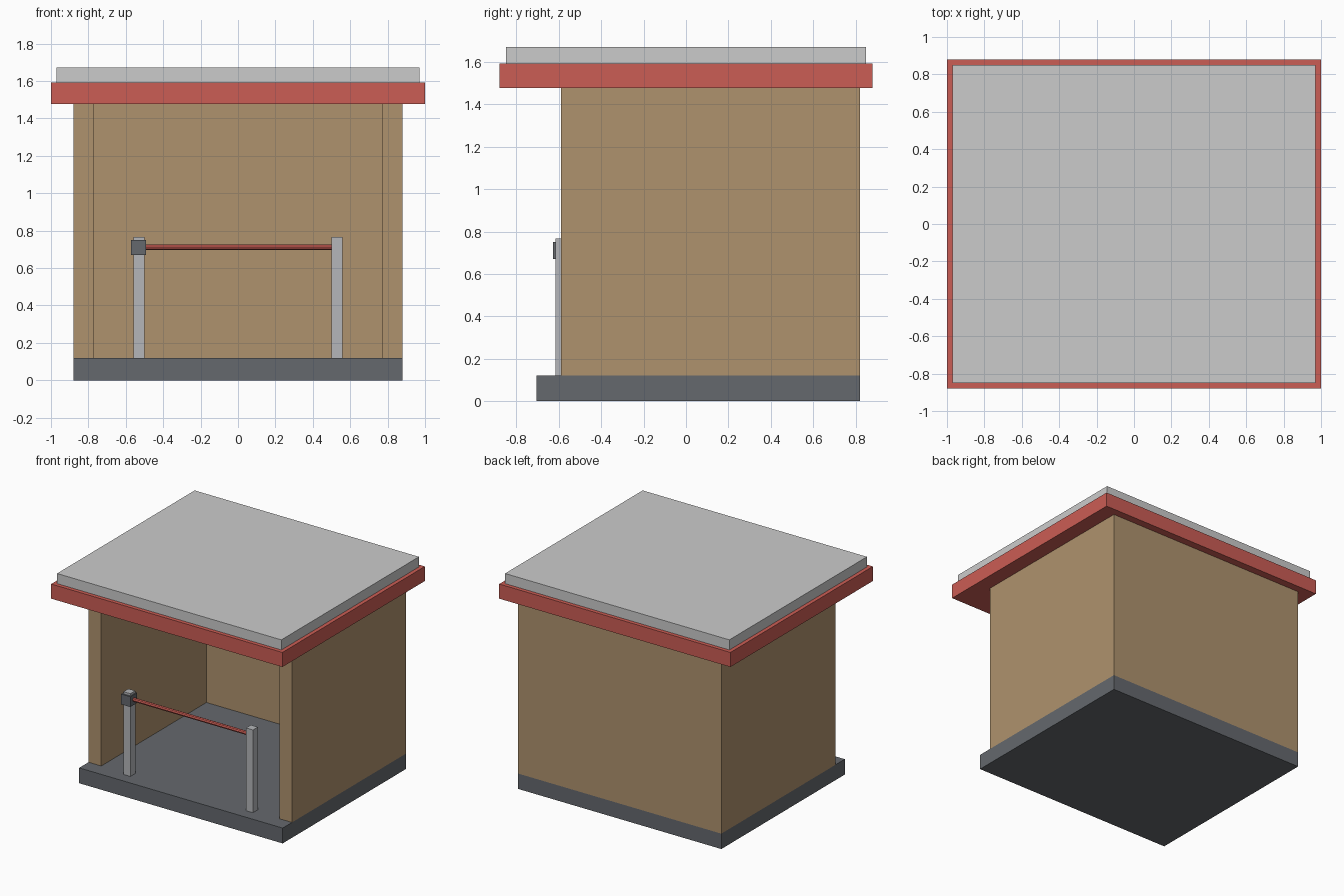
import bpy
import bmesh
from mathutils import Matrix

if "Cube" in bpy.data.objects:
    bpy.data.objects.remove(bpy.data.objects["Cube"])


def material(name, rgb):
    mat = bpy.data.materials.new(name)
    mat.diffuse_color = (*rgb, 1)
    mat.use_nodes = True
    mat.node_tree.nodes["Principled BSDF"].inputs["Base Color"].default_value = mat.diffuse_color
    return mat


tan = material("tan_wall", (0.43, 0.29, 0.155))
red = material("red_paint", (0.60, 0.11, 0.09))
dark = material("dark_grey", (0.13, 0.14, 0.155))
pale = material("pale_grey", (0.68, 0.68, 0.69))
metal = material("post_metal", (0.46, 0.47, 0.49))


def finish(name, bm, mat):
    bmesh.ops.recalc_face_normals(bm, faces=bm.faces)
    mesh = bpy.data.meshes.new(name)
    bm.to_mesh(mesh)
    bm.free()
    mesh.materials.append(mat)
    obj = bpy.data.objects.new(name, mesh)
    bpy.context.collection.objects.link(obj)
    return obj


def box(name, x, y, z, mat):
    """Box from (min, max) ranges on each axis."""
    bm = bmesh.new()
    size = [b - a for a, b in (x, y, z)]
    mid = [(a + b) / 2 for a, b in (x, y, z)]
    bmesh.ops.create_cube(bm, size=1, matrix=Matrix.Translation(mid) @ Matrix.Diagonal((*size, 1)))
    return finish(name, bm, mat)


# Floor slab
box("floor_slab", (-0.88, 0.88), (-0.705, 0.82), (0, 0.12), dark)

# U-shaped wall, open at the front
half = [(0.77, 0.71), (0.77, -0.59), (0.88, -0.59), (0.88, 0.82)]
outline = half + [(-x, y) for x, y in reversed(half)]
bm = bmesh.new()
face = bm.faces.new([bm.verts.new((x, y, 0.12)) for x, y in outline])
grown = bmesh.ops.extrude_face_region(bm, geom=[face], use_keep_orig=True)
top = [v for v in grown["geom"] if isinstance(v, bmesh.types.BMVert)]
bmesh.ops.translate(bm, verts=top, vec=(0, 0, 1.358))
finish("walls", bm, tan)

# Roof fascia and cap
box("roof_fascia", (-1, 1), (-0.88, 0.88), (1.478, 1.592), red)
box("roof_cap", (-0.97, 0.97), (-0.85, 0.85), (1.592, 1.671), pale)

# Barrier posts
for side, x in (("left", -0.53), ("right", 0.53)):
    box(side + "_post", (x - 0.03, x + 0.03), (-0.615, -0.555), (0.12, 0.767), metal)

# Pivot housing around the left post
box("pivot_housing", (-0.572, -0.492), (-0.628, -0.545), (0.67, 0.75), dark)

# Barrier arm
bm = bmesh.new()
bmesh.ops.create_cone(
    bm, cap_ends=True, segments=8, radius1=0.015, radius2=0.015, depth=1.0,
    matrix=Matrix.Translation((0.005, -0.585, 0.712)) @ Matrix.Rotation(1.5707963, 4, "Y"))
finish("barrier_arm", bm, red)
